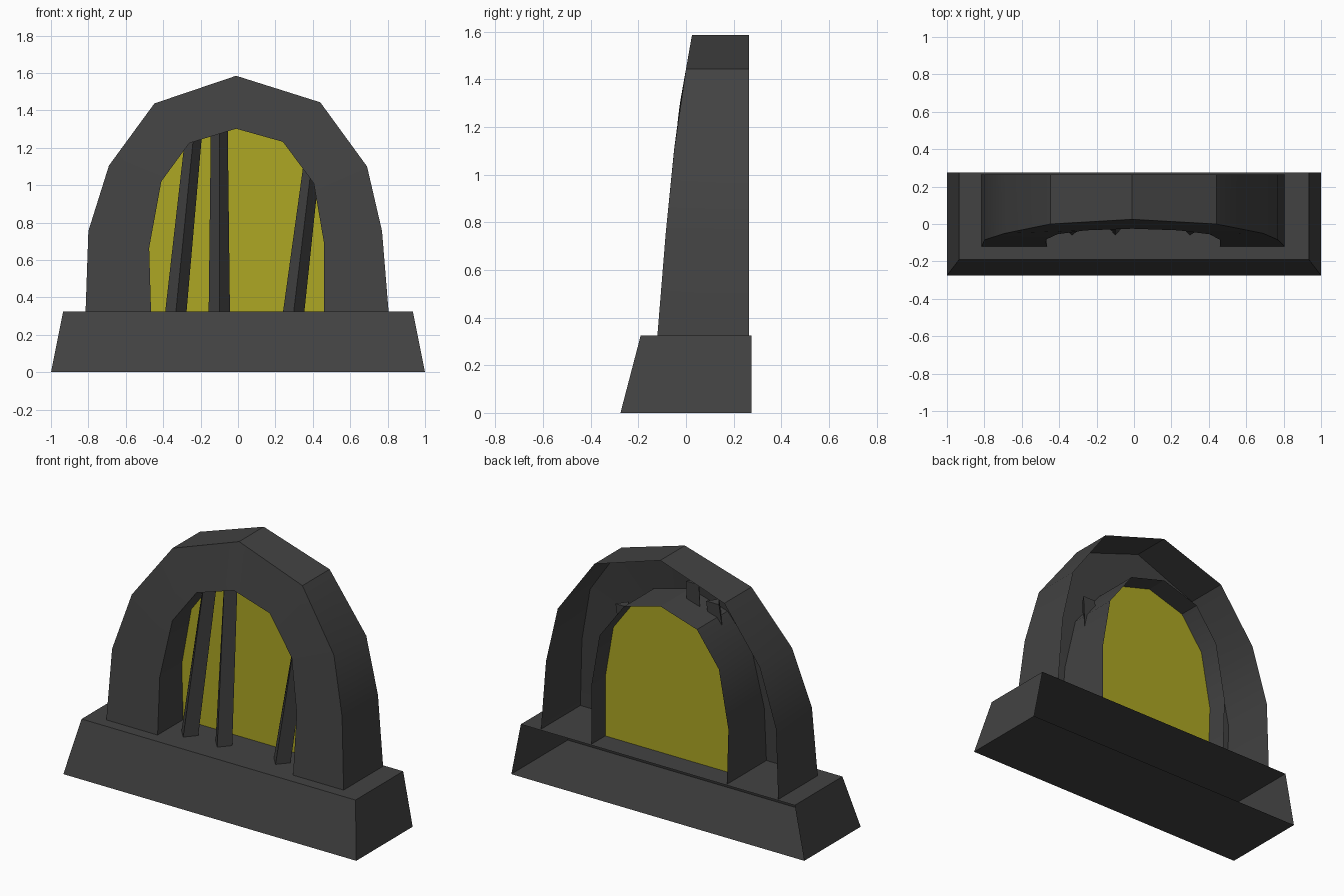
import bpy
import math

if "Cube" in bpy.data.objects:
    bpy.data.objects.remove(bpy.data.objects["Cube"])


def material(name, color):
    m = bpy.data.materials.new(name)
    m.diffuse_color = color
    m.use_nodes = True
    m.node_tree.nodes["Principled BSDF"].inputs["Base Color"].default_value = m.diffuse_color
    return m


stone = material("dark_stone", (0.055, 0.055, 0.055, 1))
glow = material("yellow_glass", (0.42, 0.39, 0.017, 1))


def make(name, verts, faces, mat=stone):
    me = bpy.data.meshes.new(name)
    me.from_pydata(verts, [], faces)
    me.update()
    me.materials.append(mat)
    ob = bpy.data.objects.new(name, me)
    bpy.context.collection.objects.link(ob)
    return ob


def loft(name, rings, closed=False):
    """Join equal-length rings of points with quads; closed also caps both ends."""
    n = len(rings[0])
    verts = [p for r in rings for p in r]
    faces = []
    for k in range(len(rings) - 1):
        for i in range(n if closed else n - 1):
            j = (i + 1) % n
            a, b = k * n, (k + 1) * n
            if closed:
                faces.append((a + i, a + j, b + j, b + i))
            else:
                faces.append((a + i, b + i, b + j, a + j))
    if closed:
        faces.append(tuple(reversed(range(n))))
        faces.append(tuple(range(len(verts) - n, len(verts))))
    return make(name, verts, faces)


BASE_TOP, BACK = 0.325, 0.265

# Plinth: tapered block, open at the back
low = [(-1, -0.275, 0), (1, -0.275, 0), (1, 0.275, 0), (-1, 0.275, 0)]
top = [(-0.935, -0.19, BASE_TOP), (0.935, -0.19, BASE_TOP),
       (0.935, 0.275, BASE_TOP), (-0.935, 0.275, BASE_TOP)]
make("plinth", low + top,
     [(3, 2, 1, 0), (4, 5, 6, 7), (0, 1, 5, 4), (1, 2, 6, 5), (3, 0, 4, 7)])

# Arch: outer hood, leaning front face and inner tunnel, open at the back
outer = [(-0.815, -0.12, BASE_TOP), (-0.80, -0.085, 0.755), (-0.69, -0.05, 1.105),
         (-0.447, 0.0, 1.437), (-0.01, 0.025, 1.585), (0.44, 0.0, 1.443),
         (0.69, -0.05, 1.10), (0.77, -0.085, 0.755), (0.805, -0.12, BASE_TOP)]
inner = [(-0.465, -0.12, BASE_TOP), (-0.475, -0.085, 0.665), (-0.41, -0.055, 1.02),
         (-0.26, -0.034, 1.225), (-0.01, -0.025, 1.302), (0.24, -0.034, 1.232),
         (0.405, -0.055, 1.01), (0.46, -0.085, 0.69), (0.46, -0.12, BASE_TOP)]


def at_y(ring, y):
    return [(x, y, z) for x, _, z in ring]


arch = loft("arch", [at_y(outer, BACK), outer, inner, at_y(inner, BACK)])
bpy.context.view_layer.objects.active = arch
arch.select_set(True)
bpy.ops.object.shade_smooth_by_angle(angle=math.radians(30))

# Glass pane set inside the tunnel
make("pane", at_y(inner, 0.13), [tuple(reversed(range(len(inner))))], glow)


# Bars: tapered triangular prisms with the ridge to the front, leaning back
def bar(name, x0, x1, z1):
    def section(x, z, half):
        y = 0.005 + 0.07 * (z - BASE_TOP)
        return [(x, y - 0.065, z), (x + half, y, z), (x - half, y, z)]
    loft(name, [section(x0, BASE_TOP, 0.057), section(x1, z1, 0.044)], closed=True)


bar("bar_left", -0.332, -0.233, 1.31)
bar("bar_middle", -0.10, -0.10, 1.40)
bar("bar_right", 0.298, 0.395, 1.12)
